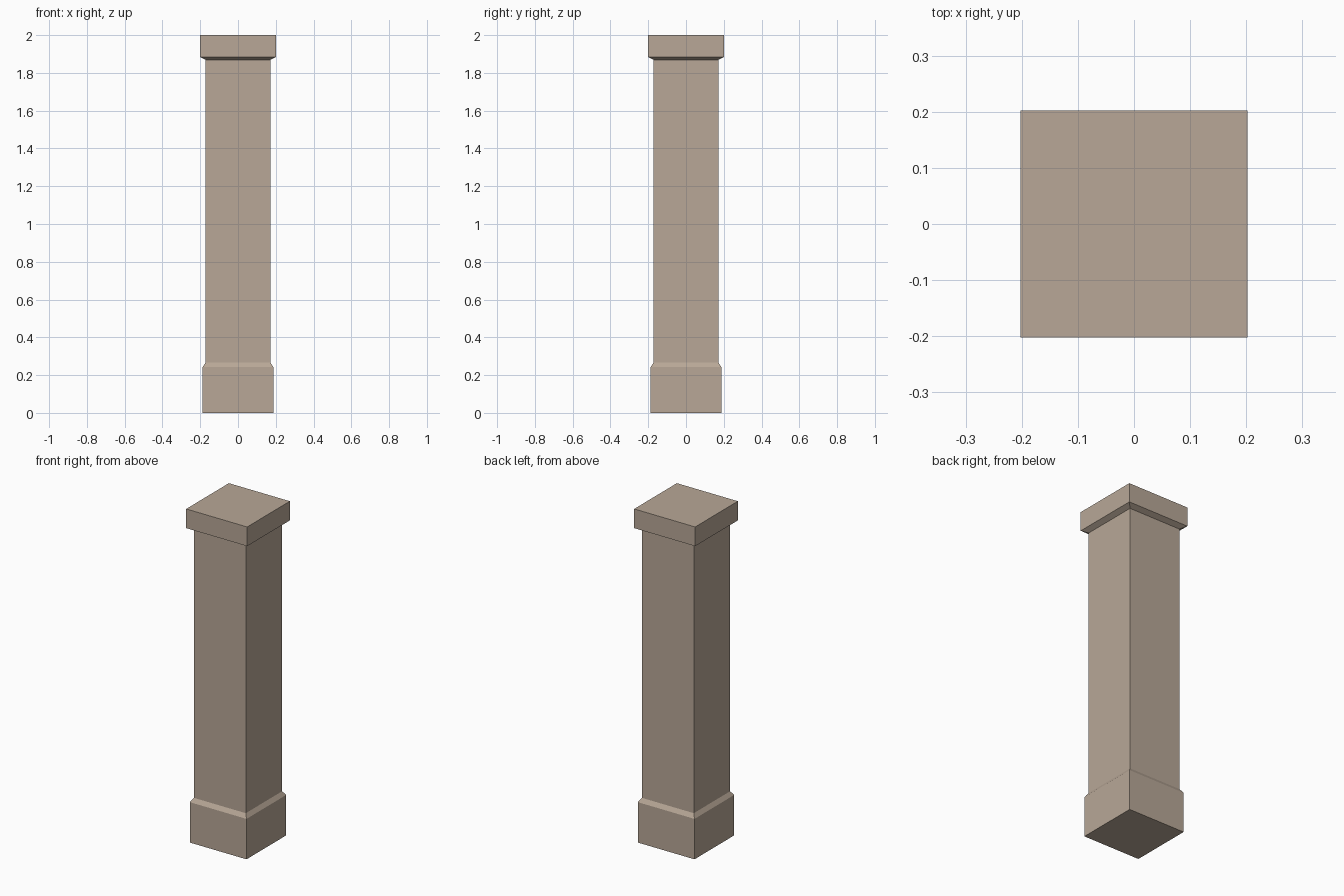
import bpy, bmesh

if "Cube" in bpy.data.objects:
    bpy.data.objects.remove(bpy.data.objects["Cube"])

# Square pillar profile: (half width, height) from plinth to cap
PROFILE = [
    (0.188, 0.0),    # plinth bottom
    (0.188, 0.242),  # plinth top
    (0.172, 0.266),  # chamfer into shaft
    (0.172, 1.869),  # shaft top
    (0.202, 1.885),  # flare out to cap
    (0.202, 2.0),    # cap top
]
CORNERS = [(-1, -1), (1, -1), (1, 1), (-1, 1)]

bm = bmesh.new()
rings = [[bm.verts.new((sx * h, sy * h, z)) for sx, sy in CORNERS]
         for h, z in PROFILE]

# Side faces between neighbouring rings
for low, high in zip(rings, rings[1:]):
    for i in range(4):
        j = (i + 1) % 4
        bm.faces.new((low[i], low[j], high[j], high[i]))

# Closed ends
bm.faces.new(rings[0][::-1])
bm.faces.new(rings[-1])
bmesh.ops.recalc_face_normals(bm, faces=bm.faces)

mesh = bpy.data.meshes.new("pillar")
bm.to_mesh(mesh)
bm.free()

# Tan stone
stone = bpy.data.materials.new("tan_stone")
stone.diffuse_color = (0.48, 0.39, 0.31, 1)
stone.use_nodes = True
stone.node_tree.nodes["Principled BSDF"].inputs["Base Color"].default_value = stone.diffuse_color
mesh.materials.append(stone)

pillar = bpy.data.objects.new("pillar", mesh)
bpy.context.collection.objects.link(pillar)
